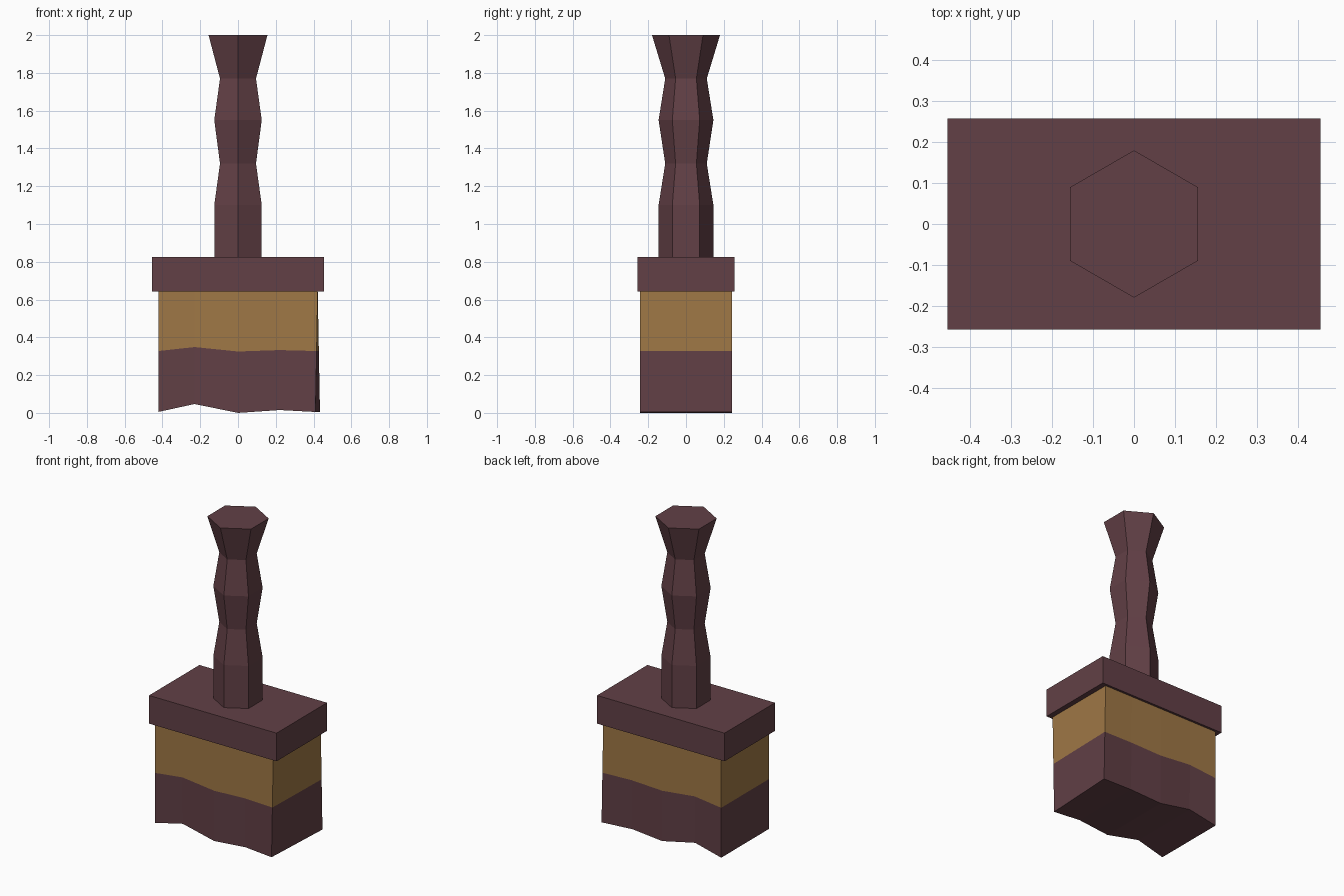
import bpy, bmesh, math

cube = bpy.data.objects.get("Cube")
if cube:
    bpy.data.objects.remove(cube, do_unlink=True)


def material(name, rgb):
    mat = bpy.data.materials.new(name)
    mat.use_nodes = True
    mat.diffuse_color = (*rgb, 1)
    mat.node_tree.nodes["Principled BSDF"].inputs["Base Color"].default_value = (*rgb, 1)
    return mat


brown = material("dark_brown", (0.122, 0.051, 0.061))
gold = material("straw_gold", (0.35, 0.188, 0.061))


def finish(name, bm, mats):
    bmesh.ops.recalc_face_normals(bm, faces=bm.faces)
    mesh = bpy.data.meshes.new(name)
    bm.to_mesh(mesh)
    bm.free()
    for mat in mats:
        mesh.materials.append(mat)
    obj = bpy.data.objects.new(name, mesh)
    bpy.context.collection.objects.link(obj)


def loft(bm, rings):
    """Skin closed rings of points, capped at both ends."""
    loops = [[bm.verts.new(p) for p in ring] for ring in rings]
    for a, b in zip(loops, loops[1:]):
        for i in range(len(a)):
            j = (i + 1) % len(a)
            bm.faces.new((a[i], a[j], b[j], b[i]))
    bm.faces.new(loops[-1])
    return loops


# Turned six-sided handle
profile = [(0.145, 0.8), (0.145, 1.1), (0.11, 1.32),
           (0.145, 1.55), (0.11, 1.77), (0.18, 2.0)]
angles = [math.radians(30 + 60 * i) for i in range(6)]
bm = bmesh.new()
loops = loft(bm, [[(r * math.cos(a), r * math.sin(a), z) for a in angles] for r, z in profile])
bm.faces.new(loops[0])
finish("handle", bm, [brown])

# Flat head block
bm = bmesh.new()
bmesh.ops.create_cube(bm, size=1)
bmesh.ops.scale(bm, vec=(0.912, 0.515, 0.182), verts=bm.verts)
bmesh.ops.translate(bm, vec=(0, 0, 0.734), verts=bm.verts)
finish("head_block", bm, [brown])

# Bristles: (x, lower edge height, inward dent) for each column
columns = [(-0.422, 0.005, 0), (-0.23, 0.047, 0.008), (0, 0, 0),
           (0.22, 0.015, 0.008), (0.422, 0.005, 0)]


def bristle_ring(t):
    """Outline at t = 0 (lower edge) to t = 1 (under the block)."""
    ring = []
    for side in (-1, 1):
        for x, low, dent in columns[::-side]:
            skew = 0.012 * side * (1 - t) if x > 0.4 else 0
            y = side * (0.243 - dent * (1 - t))
            ring.append((x + skew, y, low + t * (0.65 - low)))
    return ring


bm = bmesh.new()
loops = loft(bm, [bristle_ring(t) for t in (0, 0.5, 1)])
base, count = loops[0], len(columns)
for i in range(count - 1):
    bm.faces.new((base[i], base[i + 1], base[-2 - i], base[-1 - i]))
for face in bm.faces:
    face.material_index = int(face.calc_center_median().z > 0.4)
finish("bristles", bm, [brown, gold])
